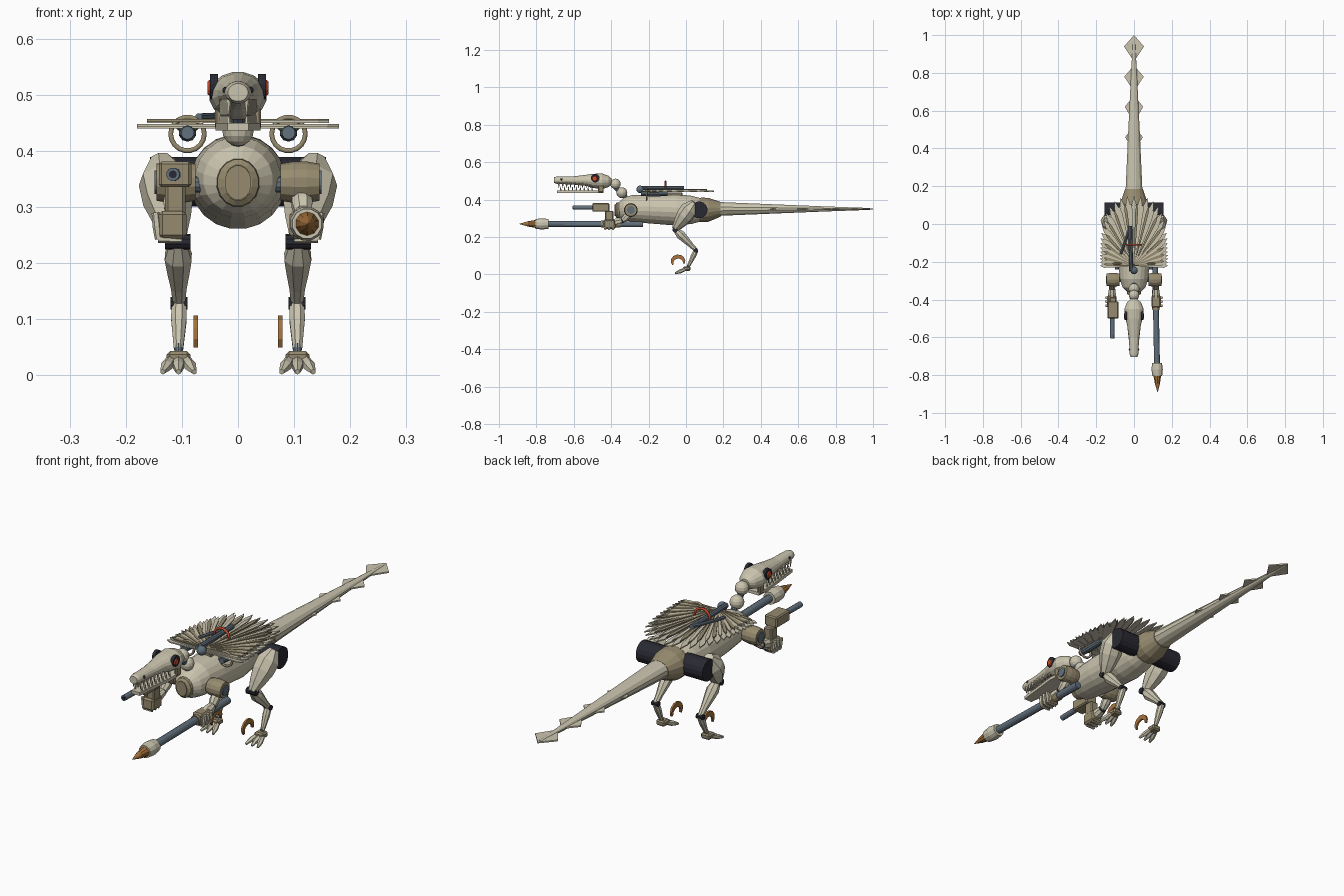
import bpy, bmesh, math
from mathutils import Vector, Matrix

old = bpy.data.objects.get("Cube")
if old:
    bpy.data.objects.remove(old, do_unlink=True)


def material(name, rgb):
    m = bpy.data.materials.new(name)
    m.use_nodes = True
    m.diffuse_color = (*rgb, 1)
    m.node_tree.nodes["Principled BSDF"].inputs["Base Color"].default_value = (*rgb, 1)
    return m


BONE = material("bone", (0.60, 0.56, 0.43))
TAN = material("tan", (0.31, 0.26, 0.16))
STEEL = material("blue_grey", (0.12, 0.16, 0.20))
DARK = material("near_black", (0.022, 0.022, 0.032))
AMBER = material("amber", (0.38, 0.17, 0.045))
RED = material("red", (0.62, 0.07, 0.025))


def finish(name, bm, mat):
    bmesh.ops.recalc_face_normals(bm, faces=bm.faces)
    me = bpy.data.meshes.new(name)
    bm.to_mesh(me)
    bm.free()
    me.materials.append(mat)
    ob = bpy.data.objects.new(name, me)
    bpy.context.collection.objects.link(ob)
    return ob


def skin(name, rings, mat):
    """Bridge a series of point rings and cap both ends."""
    bm = bmesh.new()
    loops = [[bm.verts.new(p) for p in ring] for ring in rings]
    n = len(loops[0])
    for a, b in zip(loops, loops[1:]):
        for i in range(n):
            j = (i + 1) % n
            bm.faces.new((a[i], a[j], b[j], b[i]))
    bm.faces.new(loops[0])
    bm.faces.new(loops[-1])
    return finish(name, bm, mat)


def spine(name, stations, mat, n=16, x=0):
    """Elliptical stations (y, z, rx, rz) along the body axis."""
    angles = [math.tau * (i + 0.5) / n for i in range(n)]
    return skin(name, [[(x + rx * math.cos(a), y, z + rz * math.sin(a)) for a in angles]
                       for y, z, rx, rz in stations], mat)


def limb(name, a, b, radii, mat, n=10):
    """Tapered rod from a to b with evenly spaced radii."""
    a, b = Vector(a), Vector(b)
    q = (b - a).to_track_quat('Z', 'Y')
    rings = []
    for k, r in enumerate(radii):
        c = a.lerp(b, k / (len(radii) - 1))
        rings.append([c + q @ Vector((r * math.cos(math.tau * (i + 0.5) / n),
                                      r * math.sin(math.tau * (i + 0.5) / n), 0)) for i in range(n)])
    return skin(name, rings, mat)


def box(name, centre, size, mat, bevel=0.004):
    bm = bmesh.new()
    bmesh.ops.create_cube(bm, size=1, matrix=Matrix.Translation(centre) @ Matrix.Diagonal((*size, 1)))
    if bevel:
        bmesh.ops.bevel(bm, geom=bm.edges[:], offset=bevel, segments=1, affect='EDGES')
    return finish(name, bm, mat)


def ball(name, centre, r, mat):
    bm = bmesh.new()
    bmesh.ops.create_uvsphere(bm, u_segments=14, v_segments=8, radius=r, matrix=Matrix.Translation(centre))
    return finish(name, bm, mat)


def plate(name, outline, z, thick, mat):
    return skin(name, [[(x, y, z + d) for x, y in outline] for d in (-thick / 2, thick / 2)], mat)


def arch(name, centre, r, tube, start, end, mat, steps=16, closed=False):
    """Ring or partial ring in the x-z plane."""
    cu = bpy.data.curves.new(name, 'CURVE')
    cu.dimensions = '3D'
    cu.bevel_depth, cu.bevel_resolution = tube, 1
    cu.use_fill_caps = True
    sp = cu.splines.new('POLY')
    sp.points.add(steps - 1)
    for i, p in enumerate(sp.points):
        t = start + (end - start) * i / (steps if closed else steps - 1)
        p.co = (centre[0] + r * math.cos(t), centre[1], centre[2] + r * math.sin(t), 1)
    sp.use_cyclic_u = closed
    cu.materials.append(mat)
    ob = bpy.data.objects.new(name, cu)
    bpy.context.collection.objects.link(ob)
    return ob


# Torso, chest boss, hips and tail
spine("torso", [(-.36, .345, .035, .04), (-.335, .349, .062, .06), (-.29, .353, .076, .072),
                (-.2, .35, .084, .078), (-.05, .345, .086, .085), (.03, .345, .076, .076),
                (.09, .345, .06, .06)], BONE, 20)
spine("chest_boss", [(-.378, .343, .025, .032), (-.37, .343, .037, .042), (-.345, .343, .04, .045)], TAN, 16)
spine("chest_plug", [(-.381, .343, .024, .031), (-.374, .343, .024, .031)], TAN, 16)
spine("hips", [(.05, .345, .06, .06), (.085, .345, .072, .067), (.12, .345, .07, .065), (.185, .348, .048, .04)], TAN)
spine("tail", [(.18, .35, .046, .038), (.46, .35, .033, .026), (.72, .35, .02, .015), (.985, .35, .006, .005)], BONE, 12)
for i in range(4):
    y, w = .46 + .16 * i, .047 + .002 * i
    plate("tail_fin", [(0, y - .08), (w, y), (0, y + .06), (-w, y)], .35, .006, BONE)

# Neck and head
ball("neck_ball_lower", (0, -.343, .437), .029, BONE)
ball("neck_ball_upper", (0, -.377, .484), .028, BONE)
limb("neck_core", (0, -.32, .41), (0, -.41, .497), (.013, .013), STEEL)
spine("skull", [(-.705, .504, .018, .016), (-.69, .504, .023, .02), (-.6, .502, .028, .023),
                (-.535, .503, .037, .03), (-.5, .5, .047, .038), (-.45, .498, .052, .043),
                (-.415, .497, .038, .031), (-.398, .497, .018, .016)], BONE)
plate("lower_jaw", [(-.019, -.69), (.019, -.69), (.04, -.5), (.036, -.44), (-.036, -.44), (-.04, -.5)], .443, .013, BONE)
for s, side in ((1, "left"), (-1, "right")):
    box(side + "_jaw_hinge", (s * .034, -.455, .463), (.014, .03, .05), TAN)
    limb(side + "_eye_socket", (s * .036, -.485, .514), (s * .05, -.485, .514), (.023, .023), DARK, 14)
    limb(side + "_eye", (s * .049, -.488, .512), (s * .054, -.488, .512), (.016, .012), RED, 12)
    ball(side + "_nostril", (s * .022, -.665, .508), .006, DARK)
    for i in range(9):
        y = -.68 + .021 * i
        x = s * (.016 + .0018 * i)
        limb("upper_tooth", (x, y, .492), (x, y, .461), (.006, .001), BONE, 5)
        limb("lower_tooth", (x, y + .01, .445), (x, y + .01, .47), (.005, .001), BONE, 5)

# Feather fan: a full lower layer and a shorter upper one
def feather(angle, scale, z, width, mat):
    c, s = math.cos(angle), math.sin(angle)
    length = scale / ((abs(c) / .18) ** 3 + (s / .37) ** 3) ** (1 / 3)
    shape = ((.02, -.15), (.6, -.8), (.88, -1), (1, 0), (.88, 1), (.6, .8), (.02, .15))
    plate("feather", [(c * u * length - s * v * width, -.22 + s * u * length + c * v * width)
                      for u, v in shape], z, .005, mat)


count = 33
for i in range(count):
    feather(math.pi * i / (count - 1), 1, .442 + .003 * (i % 2), .012, BONE)
for i in range(count - 1):
    feather(math.pi * (i + .5) / (count - 1), .9, .452 + .002 * (i % 2), .0075, TAN if i % 2 else BONE)
box("fan_mount", (0, -.12, .428), (.05, .2, .02), TAN)
arch("back_handle", (0, -.11, .462), .036, .005, 0, math.pi, RED)
limb("back_rod", (-.015, -.25, .463), (-.02, -.01, .463), (.011, .011), STEEL)
limb("back_brace", (-.07, -.16, .46), (-.025, -.03, .462), (.007, .007), STEEL, 8)
ball("back_rod_end", (0, -.245, .455), .02, STEEL)

for s, side in ((1, "left"), (-1, "right")):
    # Thruster rings below the fan
    arch(side + "_ring", (s * .09, -.21, .43), .03, .005, 0, math.tau, TAN, 18, True)
    limb(side + "_ring_core", (s * .09, -.24, .432), (s * .09, -.1, .432), (.012, .016, .012), STEEL)
    box(side + "_ring_bracket", (s * .09, -.17, .443), (.04, .05, .014), TAN)

    # Hip drum and leg
    limb(side + "_hip_drum", (s * .05, .07, .345), (s * .157, .07, .345), (.045, .045), DARK, 16)
    limb(side + "_thigh", (s * .138, .045, .385), (s * .11, -.06, .24), (.02, .047, .046, .034, .018), BONE, 8)
    limb(side + "_knee", (s * .085, -.058, .238), (s * .13, -.058, .238), (.014, .014), DARK)
    limb(side + "_shin", (s * .107, -.055, .238), (s * .105, .053, .13), (.016, .026, .021, .015, .012), BONE, 8)
    limb(side + "_ankle", (s * .09, .053, .128), (s * .12, .053, .128), (.011, .011), DARK)
    limb(side + "_lower_leg", (s * .105, .053, .127), (s * .106, .015, .047), (.014, .015, .012, .009), BONE, 8)
    limb(side + "_foot_joint", (s * .106, .017, .055), (s * .106, .01, .035), (.008, .008), STEEL)
    box(side + "_foot", (s * .106, .005, .031), (.042, .04, .024), TAN, .006)
    for dx in (-.028, 0, .028):
        limb(side + "_toe", (s * (.106 + dx * .5), -.005, .027), (s * (.106 + dx), -.058, .006),
             (.009, .011, .005), BONE, 6)

    # Sickle claw: tapered crescent swept over the foot
    inner, outer = [], []
    for i in range(9):
        t = math.radians(-15 + 225 * i / 8)
        w = .011 * math.sin(math.pi * (i + .9) / 9.6) + .001
        for row, r in ((inner, .032 - w), (outer, .032 + w)):
            row.append((-.042 + r * 1.0 * math.cos(t), .066 + r * .92 * math.sin(t)))
    rim = inner + outer[::-1]
    skin(side + "_sickle_claw", [[(s * .075 + d, y, z) for y, z in rim] for d in (-.004, .004)], AMBER)

    # Shoulder, arm and hand
    limb(side + "_shoulder_axle", (s * .05, -.295, .34), (s * .1, -.295, .34), (.014, .014), STEEL)
    limb(side + "_shoulder", (s * .076, -.295, .344), (s * .145, -.295, .344), (.033, .037, .037, .033), TAN, 14)
    limb(side + "_shoulder_cap", (s * .14, -.295, .344), (s * .149, -.295, .344), (.021, .021), STEEL, 14)
    limb(side + "_upper_arm", (s * .112, -.3, .325), (s * .116, -.34, .285), (.018, .02, .015), BONE, 8)
    ball(side + "_elbow", (s * .116, -.342, .285), .016, DARK)
    limb(side + "_forearm", (s * .116, -.345, .285), (s * .117, -.4, .272), (.018, .022, .02), BONE, 8)
    box(side + "_palm", (s * .117, -.41, .268), (.05, .065, .05), TAN, .007)
    for i in range(3):
        y = -.432 + .021 * i
        limb(side + "_finger", (s * .147, y, .29), (s * .142, y, .242), (.007, .008, .006), BONE, 6)
        limb(side + "_fingertip", (s * .142, y, .243), (s * .1, y, .24), (.007, .004), BONE, 6)

# Lance in the left hand
limb("lance_shaft", (.112, -.23, .268), (.122, -.75, .27), (.016, .016), STEEL, 12)
limb("lance_grip", (.114, -.35, .269), (.116, -.455, .269), (.02, .02), TAN, 12)
limb("lance_collar", (.122, -.735, .27), (.123, -.805, .27), (.027, .031, .027), BONE, 12)
limb("lance_tip", (.123, -.8, .27), (.125, -.89, .27), (.022, .014, .001), AMBER, 10)

# Pistol in the right hand
box("pistol_body", (-.112, -.455, .358), (.058, .092, .046), TAN, .005)
box("pistol_grip", (-.112, -.41, .3), (.036, .045, .08), TAN, .005)
limb("pistol_barrel", (-.114, -.49, .358), (-.116, -.605, .358), (.012, .012), STEEL, 12)
limb("pistol_muzzle", (-.116, -.603, .358), (-.116, -.607, .358), (.007, .007), DARK, 10)
